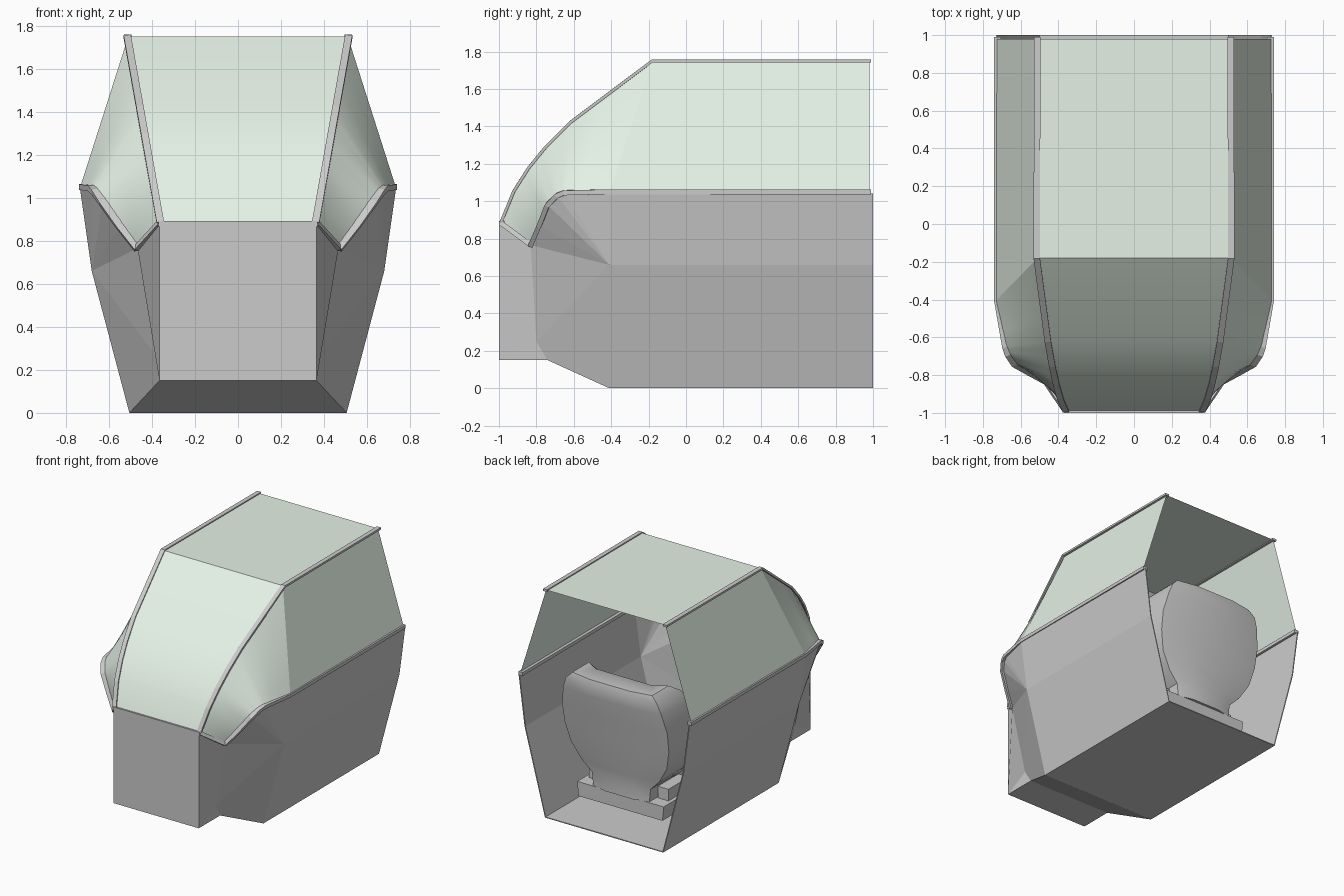
import bpy, bmesh
from mathutils import Vector as V

if "Cube" in bpy.data.objects:
    bpy.data.objects.remove(bpy.data.objects["Cube"])

glass_mat = bpy.data.materials.new("pale_green_glass")
glass_mat.diffuse_color = (0.78, 0.88, 0.79, 1)
glass_mat.use_nodes = True
glass_mat.node_tree.nodes["Principled BSDF"].inputs["Base Color"].default_value = glass_mat.diffuse_color


def make(name, verts, faces, mirror=False, mat=None, smooth=None, solid=0):
    bm = bmesh.new()
    vs = [bm.verts.new(v) for v in verts]
    for f in faces:
        bm.faces.new([vs[i] for i in f])
    bmesh.ops.recalc_face_normals(bm, faces=bm.faces)
    me = bpy.data.meshes.new(name)
    bm.to_mesh(me)
    bm.free()
    ob = bpy.data.objects.new(name, me)
    bpy.context.collection.objects.link(ob)
    if mat:
        me.materials.append(mat)
    if mirror:
        ob.modifiers.new("mirror", 'MIRROR')
    if solid:
        m = ob.modifiers.new("thickness", 'SOLIDIFY')
        m.thickness, m.offset = solid, -1
    if smooth:
        bpy.ops.object.select_all(action='DESELECT')
        ob.select_set(True)
        bpy.context.view_layer.objects.active = ob
        bpy.ops.object.shade_smooth_by_angle(angle=smooth)
    return ob


def grid(rows):
    """Join equal-length rows of points into quads."""
    n = len(rows[0])
    verts = [p for r in rows for p in r]
    faces = [(i*n+j, i*n+j+1, (i+1)*n+j+1, (i+1)*n+j)
             for i in range(len(rows)-1) for j in range(n-1)]
    return verts, faces


def sweep(name, path, ref, w, h, mirror=True):
    """Rectangular bar along a path; w lies along ref."""
    path = [V(p) for p in path]
    verts, faces, n = [], [], len(path)
    for i, p in enumerate(path):
        a = (p - path[i-1]).normalized() if i else V()
        b = (path[i+1] - p).normalized() if i < n-1 else V()
        t = (a + b).normalized()
        s = (V(ref) - t*t.dot(V(ref))).normalized()
        u = s.cross(t)
        verts += [p + s*w/2*c + u*h/2*d for c, d in ((1, 1), (1, -1), (-1, -1), (-1, 1))]
    for i in range(n-1):
        for k in range(4):
            m = (k+1) % 4
            faces.append((4*i+k, 4*i+m, 4*i+4+m, 4*i+4+k))
    faces += [(0, 1, 2, 3), tuple(range(4*n-4, 4*n))]
    return make(name, verts, faces, mirror)


def box(name, x, y, z, taper=1.0, mirror=False):
    """Box from ranges; bottom is scaled in x by taper."""
    verts = [(px*(taper if pz == z[0] else 1), py, pz) for pz in z for py in y for px in x]
    return make(name, verts, [(0, 1, 3, 2), (4, 5, 7, 6), (0, 1, 5, 4),
                              (2, 3, 7, 6), (0, 2, 6, 4), (1, 3, 7, 5)], mirror)


# Lower edge of the side window, from rear to nose
rim = [(.735, -.41, 1.045), (.68, -.65, 1.045), (.665, -.69, 1.03),
       (.63, -.74, .98), (.55, -.785, .87), (.467, -.83, .765)]
# Upper edge of the side window; it narrows with height
brow = [(.355 + (z-.88)*.178, y, z) for y, z in
        ((-.18, 1.75), (-.62, 1.42), (-.75, 1.29), (-.84, 1.18), (-.92, 1.055), (-.99, .885))]

# Hull shell, open at the back and above
hull = [(0, 1, 0), (.505, 1, 0), (.68, 1, .66), (.73, 1, 1.04),
        (0, -.41, 0), (.505, -.41, 0), (.68, -.41, .66),
        (0, -.74, .15), (.365, -.74, .15), (0, -1, .15), (.365, -1, .15),
        (0, -1, .875), (.365, -1, .875), (.37, -.8, .25)] + rim
make("hull", hull,
     [(0, 1, 5, 4), (1, 2, 6, 5), (2, 3, 14, 6), (4, 5, 8, 7), (7, 8, 10, 9),
      (9, 10, 12, 11), (10, 8, 13), (10, 13, 19, 12), (5, 6, 13, 8), (6, 19, 13),
      (6, 14, 15), (6, 15, 16), (6, 16, 17), (6, 17, 18), (6, 18, 19)], True, solid=.008)

# Roof and windscreen
top = [(brow[0][0], .98, 1.75)] + brow
make("windscreen_and_roof", *grid([top, [(-x, y, z) for x, y, z in top]]),
     mat=glass_mat, smooth=.45)

# Side windows: flat rear pane and curved front corner
rows = [[top[0], (.73, .98, 1.05)], [brow[0], rim[0]]]
make("side_window", *grid(rows), mirror=True, mat=glass_mat)
fine_u, fine_l = [], []
for src, dst in ((brow, fine_u), (rim, fine_l)):
    for a, b in zip(src, src[1:]):
        dst += [V(a).lerp(V(b), k/3) for k in range(3)]
    dst.append(V(src[-1]))
make("corner_window", *grid([[u.lerp(l, k/6) for k in range(7)] for u, l in zip(fine_u, fine_l)]),
     mirror=True, mat=glass_mat, smooth=.5)

# Window frame bars
X = (1, 0, 0)
sweep("roof_bar", [(.512, .99, 1.75)] + [(x+.005, y, z) for x, y, z in brow], X, .034, .016)
sweep("side_rail", [(.722, .99, 1.05), (.722, -.41, 1.05)] + rim[1:], X, .036, .026)
sweep("nose_rail", [rim[-1], (.362, -.985, .88)], X, .03, .026)
sweep("windscreen_sill", [(-.37, -.985, .88), (.37, -.985, .88)], (0, 1, 0), .03, .026, False)

# Seat: tapered shell lofted upward (z, half width, rear y, front y)
stations = [(.24, .24, .82, .56), (.34, .25, .82, .52), (.42, .33, .83, .48), (.55, .41, .85, .46),
            (.70, .445, .875, .48), (.85, .45, .90, .52), (1.0, .42, .93, .58),
            (1.08, .39, .94, .62), (1.13, .34, .93, .70)]
rows = [[(-w, f, z), (-w, b-.03, z), (-.5*w, b, z), (.5*w, b, z), (w, b-.03, z), (w, f, z),
         (.7*w, f+.06, z), (-.7*w, f+.06, z), (-w, f, z)] for z, w, b, f in stations]
verts, faces = grid(rows)
faces += [tuple(range(8)), tuple(range(len(verts)-9, len(verts)-1))]
make("seat_back", verts, faces, smooth=.6)
box("seat_cushion", (-.33, .33), (.02, .55), (.36, .52), .85)
box("seat_pedestal", (-.24, .24), (.1, .6), (.24, .36))
box("seat_plinth", (-.37, .37), (-.02, .80), (.13, .24), .97)
box("seat_bracket", (.25, .34), (.45, .70), (.24, .33), mirror=True)
